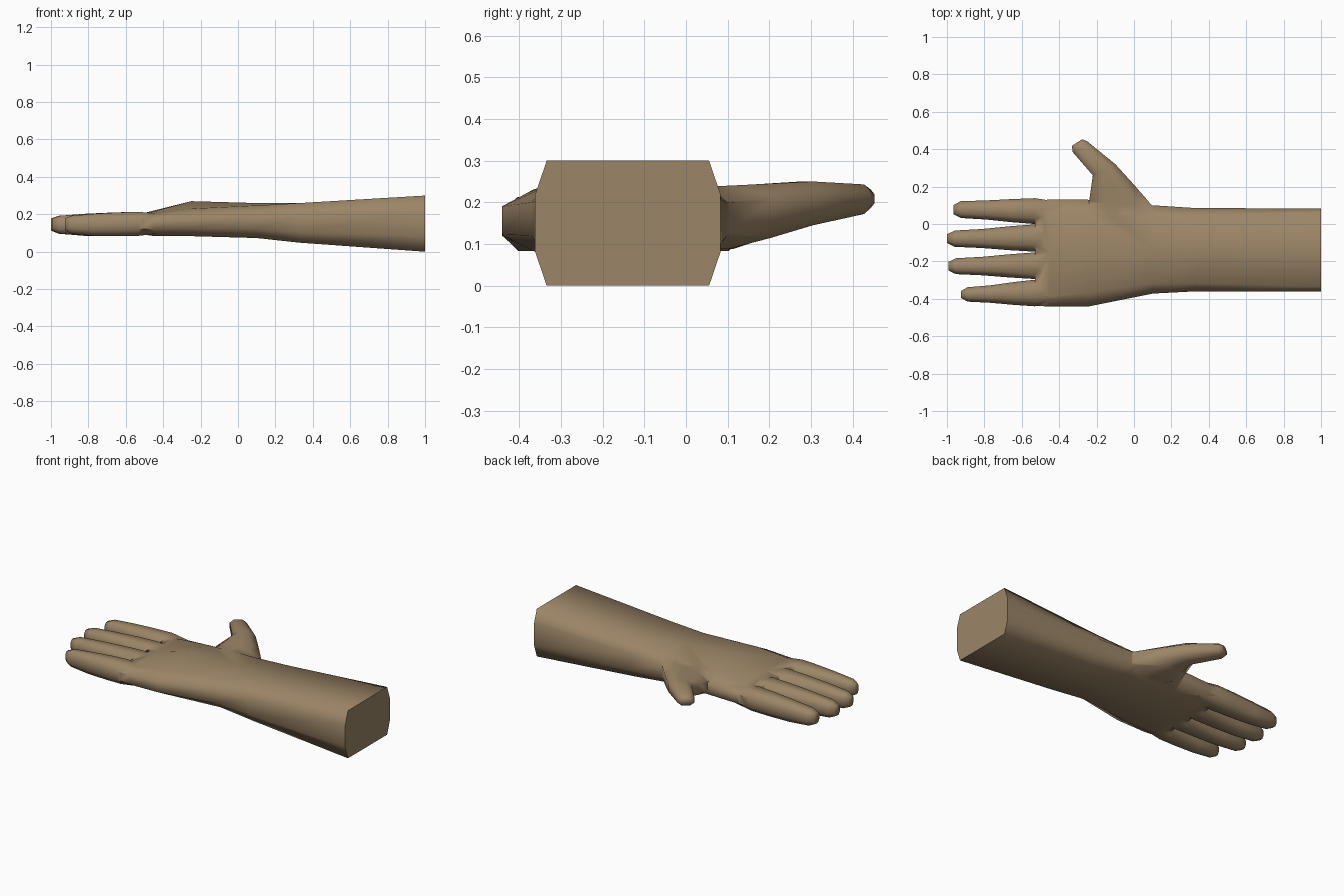
import bpy, bmesh, math

if "Cube" in bpy.data.objects:
    bpy.data.objects.remove(bpy.data.objects["Cube"])

skin = bpy.data.materials.new("tan_skin")
skin.diffuse_color = (0.33, 0.235, 0.135, 1)
skin.use_nodes = True
skin.node_tree.nodes["Principled BSDF"].inputs["Base Color"].default_value = skin.diffuse_color


def ring(a, b, z0, z1, inset=0.25, hump=0.0, side=0.27):
    """Ten-sided section standing on the line a-b, with chamfered ends."""
    h = z1 - z0
    shape = [(0, z0 + side * h), (inset, z0), (0.5, z0), (1 - inset, z0), (1, z0 + side * h),
             (1, z1 - side * h), (1 - inset, z1), (0.5, z1 + hump), (inset, z1), (0, z1 - side * h)]
    return [(a[0] + (b[0] - a[0]) * t, a[1] + (b[1] - a[1]) * t, z) for t, z in shape]


def loft(name, rings):
    """Skin a row of sections and close both ends."""
    bm = bmesh.new()
    loops = [[bm.verts.new(p) for p in r] for r in rings]
    n = len(loops[0])
    for lo, hi in zip(loops, loops[1:]):
        for i in range(n):
            j = (i + 1) % n
            bm.faces.new((lo[i], lo[j], hi[j], hi[i]))
    bm.faces.new(loops[0])
    bm.faces.new(loops[-1])
    bmesh.ops.recalc_face_normals(bm, faces=bm.faces)
    mesh = bpy.data.meshes.new(name)
    bm.to_mesh(mesh)
    bm.free()
    mesh.materials.append(skin)
    obj = bpy.data.objects.new(name, mesh)
    bpy.context.collection.objects.link(obj)
    return obj


# Forearm, wrist and palm: x, y range, z range, chamfer, raised back of hand
body = [(1.0, -0.362, 0.083, 0.0, 0.30, 0.062, 0.0),
        (0.33, -0.36, 0.085, 0.048, 0.26, 0.10, 0.0),
        (0.10, -0.372, 0.10, 0.073, 0.247, 0.12, 0.013),
        (-0.25, -0.442, 0.13, 0.083, 0.23, 0.13, 0.04),
        (-0.45, -0.442, 0.13, 0.084, 0.215, 0.13, 0.005),
        (-0.53, -0.436, 0.128, 0.095, 0.20, 0.13, 0.0)]
hand = loft("forearm_and_palm", [ring((x, y0), (x, y1), z0, z1, c, hump)
                                 for x, y0, y1, z0, z1, c, hump in body])

# Fingers: name, tip x, root y range, tip y range
fingers = [("index_finger", -0.965, (0.0, 0.138), (0.032, 0.122)),
           ("middle_finger", -1.0, (-0.148, -0.002), (-0.122, -0.035)),
           ("ring_finger", -0.993, (-0.294, -0.152), (-0.268, -0.183)),
           ("little_finger", -0.925, (-0.44, -0.298), (-0.415, -0.338))]
parts = []
for name, tip, root, end in fingers:
    base = -0.53
    rows = [ring((-0.40, root[0] + 0.02), (-0.40, root[1] - 0.02), 0.1, 0.2)]
    # share of length, share of taper, z range
    for s, k, z0, z1 in [(0, 0, 0.085, 0.213), (0.28, 0.3, 0.083, 0.21),
                         (0.6, 0.75, 0.084, 0.203), (0.91, 1, 0.096, 0.192)]:
        x = base + (tip - base) * s
        rows.append(ring((x, root[0] + (end[0] - root[0]) * k),
                         (x, root[1] + (end[1] - root[1]) * k), z0, z1))
    rows.append(ring((tip, end[0] + 0.02), (tip, end[1] - 0.02), 0.113, 0.178))
    parts.append(loft(name, rows))

# Thumb: outer and inner edge points with z range
thumb = [((0.15, 0.0), (-0.22, 0.0), 0.09, 0.235),
         ((0.10, 0.095), (-0.24, 0.12), 0.088, 0.24),
         ((0.0, 0.21), (-0.23, 0.19), 0.115, 0.245),
         ((-0.10, 0.32), (-0.22, 0.26), 0.145, 0.25),
         ((-0.25, 0.442), (-0.328, 0.385), 0.172, 0.243),
         ((-0.277, 0.453), (-0.332, 0.418), 0.187, 0.23)]
parts.append(loft("thumb", [ring(*row) for row in thumb]))

# Fuse everything into one skin
for part in parts:
    mod = hand.modifiers.new("fuse_" + part.name, 'BOOLEAN')
    mod.operation = 'UNION'
    mod.solver = 'EXACT'
    mod.object = part
bpy.context.view_layer.objects.active = hand
hand.select_set(True)
for mod in list(hand.modifiers):
    bpy.ops.object.modifier_apply(modifier=mod.name)
for part in parts:
    bpy.data.objects.remove(part)
hand.name = "hand_and_forearm"
bpy.ops.object.shade_smooth_by_angle(angle=math.radians(80))
